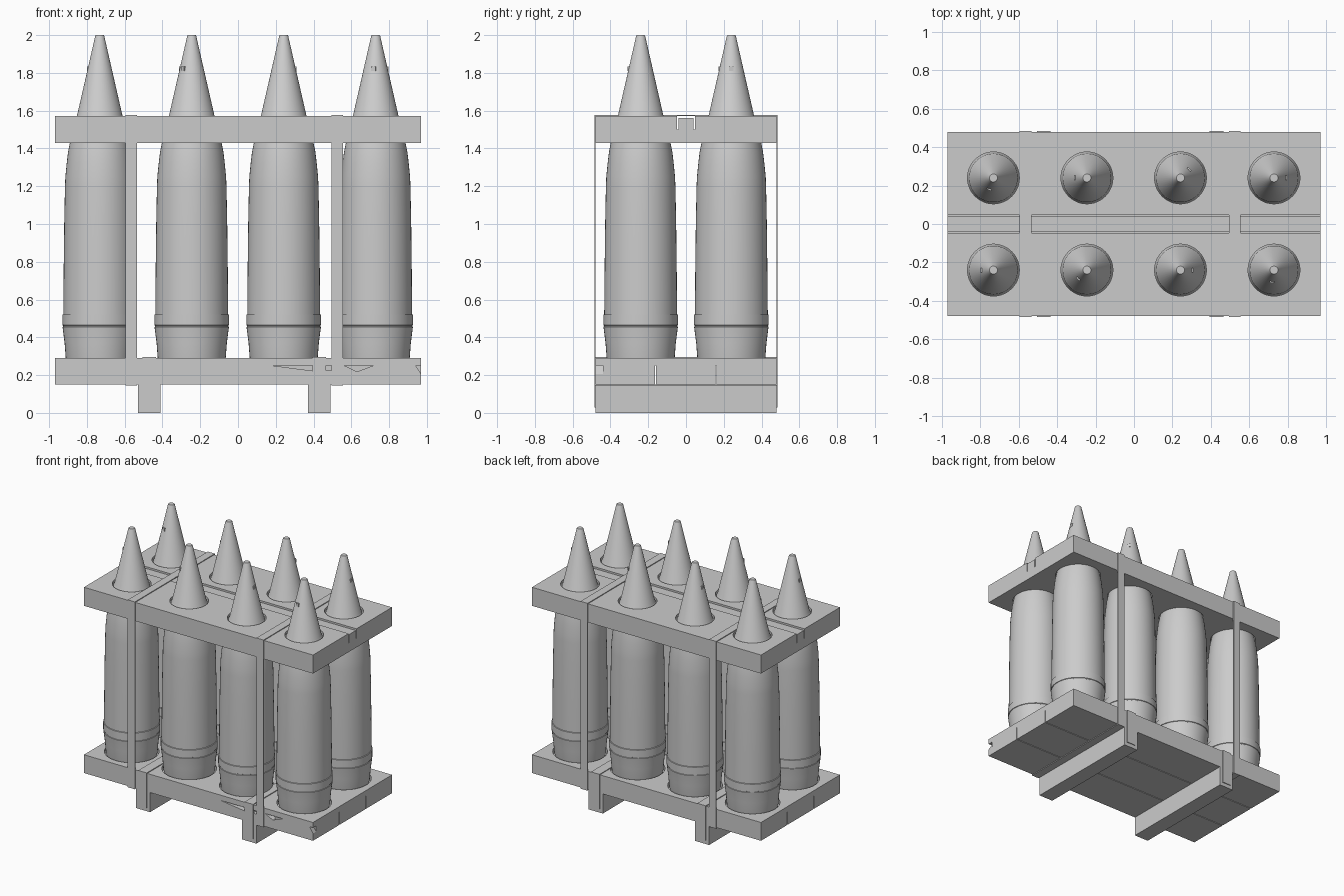
import bpy, bmesh
from math import cos, sin, pi, radians

if "Cube" in bpy.data.objects:
    bpy.data.objects.remove(bpy.data.objects["Cube"])

XS = [-0.732, -0.245, 0.242, 0.729]
YS = [-0.24, 0.24]
SPOTS = [(x, y) for y in YS for x in XS]


def finish(name, bm):
    bmesh.ops.recalc_face_normals(bm, faces=bm.faces)
    me = bpy.data.meshes.new(name)
    bm.to_mesh(me)
    bm.free()
    ob = bpy.data.objects.new(name, me)
    bpy.context.collection.objects.link(ob)
    return ob


def box(name, x, y, z):
    bm = bmesh.new()
    bmesh.ops.create_cube(bm, size=1)
    for v in bm.verts:
        for i, (a, b) in enumerate((x, y, z)):
            v.co[i] = a + (v.co[i] + 0.5) * (b - a)
    return finish(name, bm)


def lathe(name, profile, n=48):
    bm = bmesh.new()
    rings = [[bm.verts.new((r * cos(2 * pi * i / n), r * sin(2 * pi * i / n), z))
              for i in range(n)] for r, z in profile]
    for a, b in zip(rings, rings[1:]):
        for i in range(n):
            bm.faces.new((a[i], a[(i + 1) % n], b[(i + 1) % n], b[i]))
    bm.faces.new(rings[0])
    bm.faces.new(rings[-1])
    return finish(name, bm)


def prism(bm, pts, y0, y1):
    # Extrude an xz outline along y
    a = [bm.verts.new((x, y0, z)) for x, z in pts]
    b = [bm.verts.new((x, y1, z)) for x, z in pts]
    bm.faces.new(a)
    bm.faces.new(b)
    for i in range(len(a)):
        j = (i + 1) % len(a)
        bm.faces.new((a[i], a[j], b[j], b[i]))


def hide(ob):
    ob.hide_render = True
    ob.display_type = 'WIRE'
    ob.hide_set(True)
    return ob


def hole_cutter(name, r, z0, z1, spots=SPOTS, n=48):
    bm = bmesh.new()
    for x, y in spots:
        ret = bmesh.ops.create_cone(bm, cap_ends=True, segments=n, radius1=r,
                                    radius2=r, depth=z1 - z0)
        bmesh.ops.translate(bm, verts=ret['verts'], vec=(x, y, (z0 + z1) / 2))
    return hide(finish(name, bm))


def cut(ob, cutter):
    m = ob.modifiers.new("cut", 'BOOLEAN')
    m.operation = 'DIFFERENCE'
    m.solver = 'EXACT'
    m.object = cutter


def loop_strap(name, x0, x1, z0, z1, y, t):
    # Rectangular band wrapped around the load in the yz plane
    bm = bmesh.new()
    rows = []
    for x in (x0, x1):
        for o in (0, t):
            rows.append([bm.verts.new((x, s * (y + o), z)) for s, z in
                         ((-1, z0 - o), (1, z0 - o), (1, z1 + o), (-1, z1 + o))])
    for a, b in ((0, 1), (2, 3), (0, 2), (1, 3)):
        for i in range(4):
            j = (i + 1) % 4
            bm.faces.new((rows[a][i], rows[a][j], rows[b][j], rows[b][i]))
    return finish(name, bm)


# Shells with boat tail, driving band, ogive and nose cone
profile = [(0.172, 0.25), (0.18, 0.29), (0.186, 0.37), (0.197, 0.455), (0.194, 0.457),
           (0.194, 0.463), (0.198, 0.465), (0.198, 0.52), (0.193, 0.522), (0.191, 0.75),
           (0.188, 1.0), (0.184, 1.2), (0.182, 1.25), (0.175, 1.32), (0.168, 1.38),
           (0.158, 1.43), (0.142, 1.5), (0.128, 1.54), (0.126, 1.565), (0.12, 1.575),
           (0.024, 1.995), (0.021, 2.0)]
first = lathe("shell", profile)
bpy.context.view_layer.objects.active = first
first.select_set(True)
bpy.ops.object.shade_smooth_by_angle(angle=radians(25))
first.select_set(False)
KEY_ANGLES = [180, -135, 0, -100, -110, 180, 45, 0]
for i, ((x, y), ang) in enumerate(zip(SPOTS, KEY_ANGLES)):
    ob = first if i == 0 else first.copy()
    if i:
        bpy.context.collection.objects.link(ob)
    ob.name = f"shell_{i + 1}"
    ob.location = (x, y, 0)
    # Small setting key on the nose
    key = box(f"nose_key_{i + 1}", (0.055, 0.068), (-0.012, 0.012), (1.81, 1.835))
    key.location = (x, y, 0)
    key.rotation_euler.z = radians(ang)

# Base: deck with shell sockets over three planks
deck = box("base_deck", (-0.97, 0.97), (-0.478, 0.478), (0.25, 0.29))
cut(deck, hole_cutter("socket_cutter", 0.19, 0.2, 0.35))
planks = [box(f"base_plank_{i + 1}", (-0.97, 0.97), y, (0.15, 0.25))
          for i, y in enumerate(((-0.478, -0.164), (-0.158, 0.156), (0.162, 0.478)))]

# Splintered chips along the front plank
bm = bmesh.new()
for tri in ([(0.17, 0.252), (0.40, 0.252), (0.40, 0.222)],
            [(0.56, 0.252), (0.72, 0.252), (0.63, 0.218)],
            [(0.46, 0.25), (0.495, 0.25), (0.495, 0.225), (0.46, 0.225)],
            [(0.94, 0.252), (0.98, 0.252), (0.98, 0.19)]):
    prism(bm, tri, -0.5, -0.44)
cut(planks[0], hide(finish("chip_cutter", bm)))

# Skids and the thin bands tying them to the base
for side, x in (("left", -0.47), ("right", 0.43)):
    box(f"skid_{side}", (x - 0.06, x + 0.06), (-0.478, 0.478), (0, 0.15))
    loop_strap(f"skid_band_{side}", x - 0.036, x + 0.036, 0.035, 0.29, 0.478, 0.006)

# Top frame: lower sheet, two upper boards and a recessed middle strip
sheet = box("top_lower_sheet", (-0.97, 0.97), (-0.478, 0.478), (1.43, 1.5))
cut(sheet, hole_cutter("lower_hole_cutter", 0.162, 1.4, 1.53))
upper_cutter = hole_cutter("upper_hole_cutter", 0.135, 1.47, 1.6)
for name, y in (("front", (-0.478, -0.047)), ("back", (0.047, 0.478))):
    cut(box(f"top_board_{name}", (-0.97, 0.97), y, (1.5, 1.572)), upper_cutter)
box("top_middle_strip", (-0.97, 0.97), (-0.04, 0.04), (1.5, 1.562))

# Straps holding the whole stack
for side, x in (("left", -0.565), ("right", 0.525)):
    loop_strap(f"stack_strap_{side}", x - 0.03, x + 0.03, 0.15, 1.572, 0.478, 0.006)
